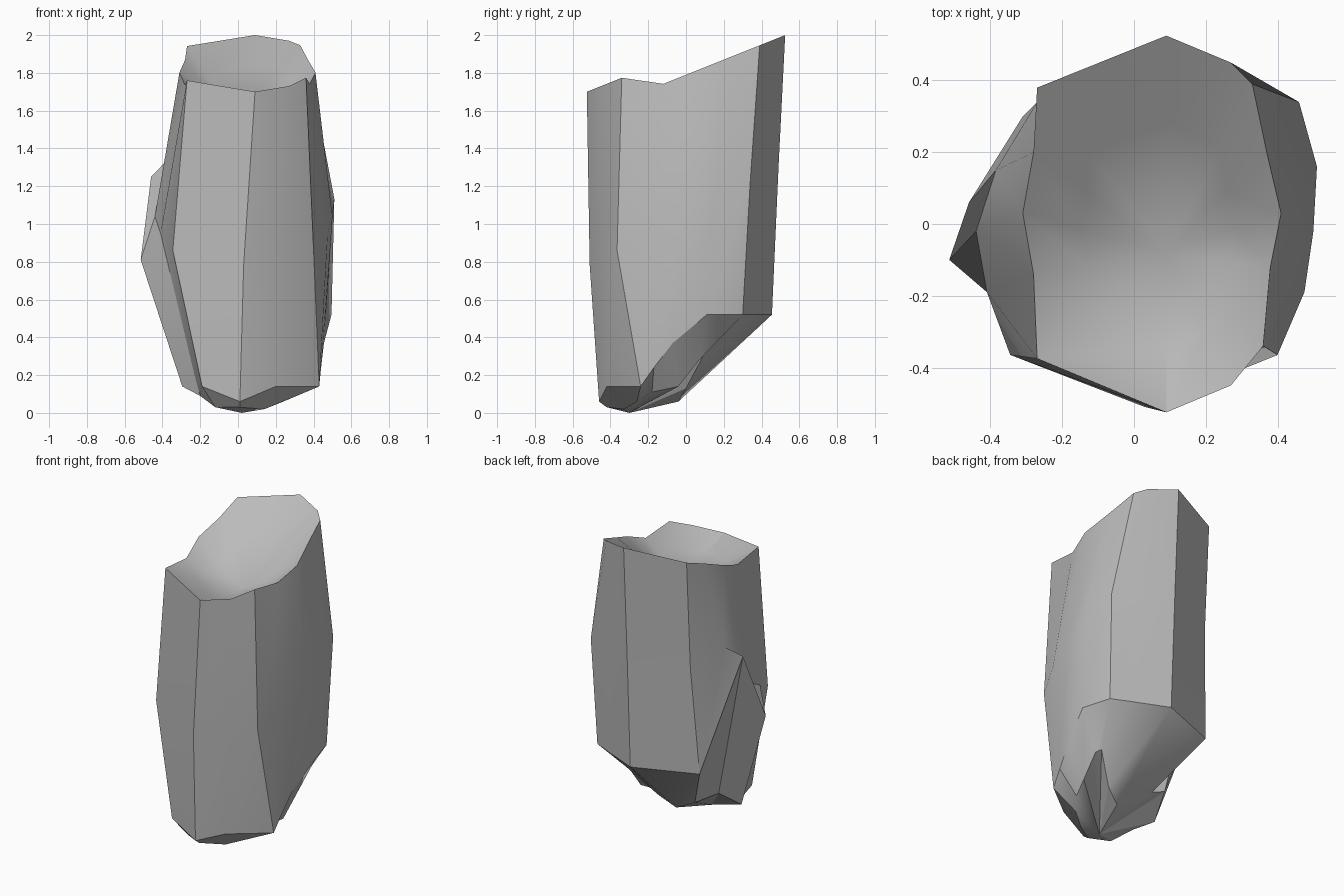
import bpy
import bmesh
import math
from mathutils import Vector

# Remove the default cube only
default_cube = bpy.data.objects.get("Cube")
if default_cube:
    bpy.data.objects.remove(default_cube, do_unlink=True)


def make_material(name, color):
    material = bpy.data.materials.new(name)
    material.use_nodes = True
    material.diffuse_color = color
    material.node_tree.nodes["Principled BSDF"].inputs["Base Color"].default_value = color
    return material


def rim_height(x, y):
    """Slanted top, with a raised lip along the front."""
    return 1.79 + 0.4 * y + (0.12 if y < -0.3 else 0)


def waist_height(x, y):
    """Slanted crease around the middle of the rock."""
    return 1.05 + 0.52 * y


def section(outline, height):
    """Lift a flat outline onto a slanted cutting surface."""
    return [Vector((x, y, height(x, y))) for x, y in outline]


def add_ring(bm, points):
    return [bm.verts.new(point) for point in points]


def bridge(bm, upper, lower):
    """Join two rings with a band of quads."""
    count = len(upper)
    for i in range(count):
        following = (i + 1) % count
        bm.faces.new((upper[i], upper[following], lower[following], lower[i]))


def fan(bm, ring, point):
    """Close a ring with triangles meeting at one point."""
    centre = bm.verts.new(point)
    for i, vert in enumerate(ring):
        bm.faces.new((vert, ring[(i + 1) % len(ring)], centre))


# Cross-sections, all starting at the back and passing the model's left
rim = section([
    (.09, .525), (.27, .45), (.33, .39), (.37, .2), (.41, .03), (.38, -.12), (.36, -.34),
    (.27, -.45), (.09, -.525), (-.27, -.375), (-.28, -.14), (-.31, .03), (-.28, .2), (-.27, .38),
], rim_height)

waist = section([
    (.09, .49), (.3, .4), (.46, .34), (.51, .16), (.5, -.02), (.475, -.19), (.4, -.365),
    (.24, -.43), (.03, -.51), (-.345, -.365), (-.41, -.19), (-.44, -.02), (-.385, .15), (-.27, .34),
], waist_height)
waist[-2].z += 0.2  # notch above the jutting spur

# Lower edge, including the spur on the model's right
skirt = [
    (.09, .455, .52), (.3, .363, .52), (.44, .3, .52), (.495, .11, .52), (.455, -.07, .37),
    (.44, -.17, .24), (.43, -.24, .14), (.2, -.42, .14), (.01, -.46, .06), (-.19, -.42, .14),
    (-.23, -.24, .2), (-.515, -.1, .81), (-.46, .06, 1.25), (-.31, .3, .52),
]

# Undercut base
foot = [
    (.1, -.04, .06), (.2, 0, .13), (.33, .09, .3), (.36, .07, .28), (.36, -.04, .14),
    (.3, -.18, .11), (.24, -.26, .06), (.14, -.33, .02), (.01, -.42, .03), (-.12, -.36, .03),
    (-.2, -.25, .09), (-.295, -.16, .14), (-.24, 0, .26), (-.1, .05, .18),
]

# Hollow in the top: straight slope at the back, sagging elsewhere
hollow_centre = Vector((.09, -.08, 1.61))
hollow = []
for point in rim:
    inner = hollow_centre.lerp(point, 0.6)
    if point.y < 0.3:
        inner.z -= 0.03
    hollow.append(inner)

# Assemble the rock
bm = bmesh.new()
rings = [add_ring(bm, points) for points in (hollow, rim, waist, skirt, foot)]
for upper, lower in zip(rings, rings[1:]):
    bridge(bm, upper, lower)
fan(bm, rings[0], hollow_centre)
fan(bm, rings[-1], (.02, -.3, 0))
bmesh.ops.recalc_face_normals(bm, faces=bm.faces)

mesh = bpy.data.meshes.new("rock")
bm.to_mesh(mesh)
bm.free()
mesh.materials.append(make_material("stone grey", (0.5, 0.5, 0.5, 1)))
rock = bpy.data.objects.new("rock", mesh)
bpy.context.collection.objects.link(rock)

# Soft facets with crisp main edges
bpy.ops.object.select_all(action="DESELECT")
rock.select_set(True)
bpy.context.view_layer.objects.active = rock
bpy.ops.object.shade_smooth_by_angle(angle=math.radians(30))
